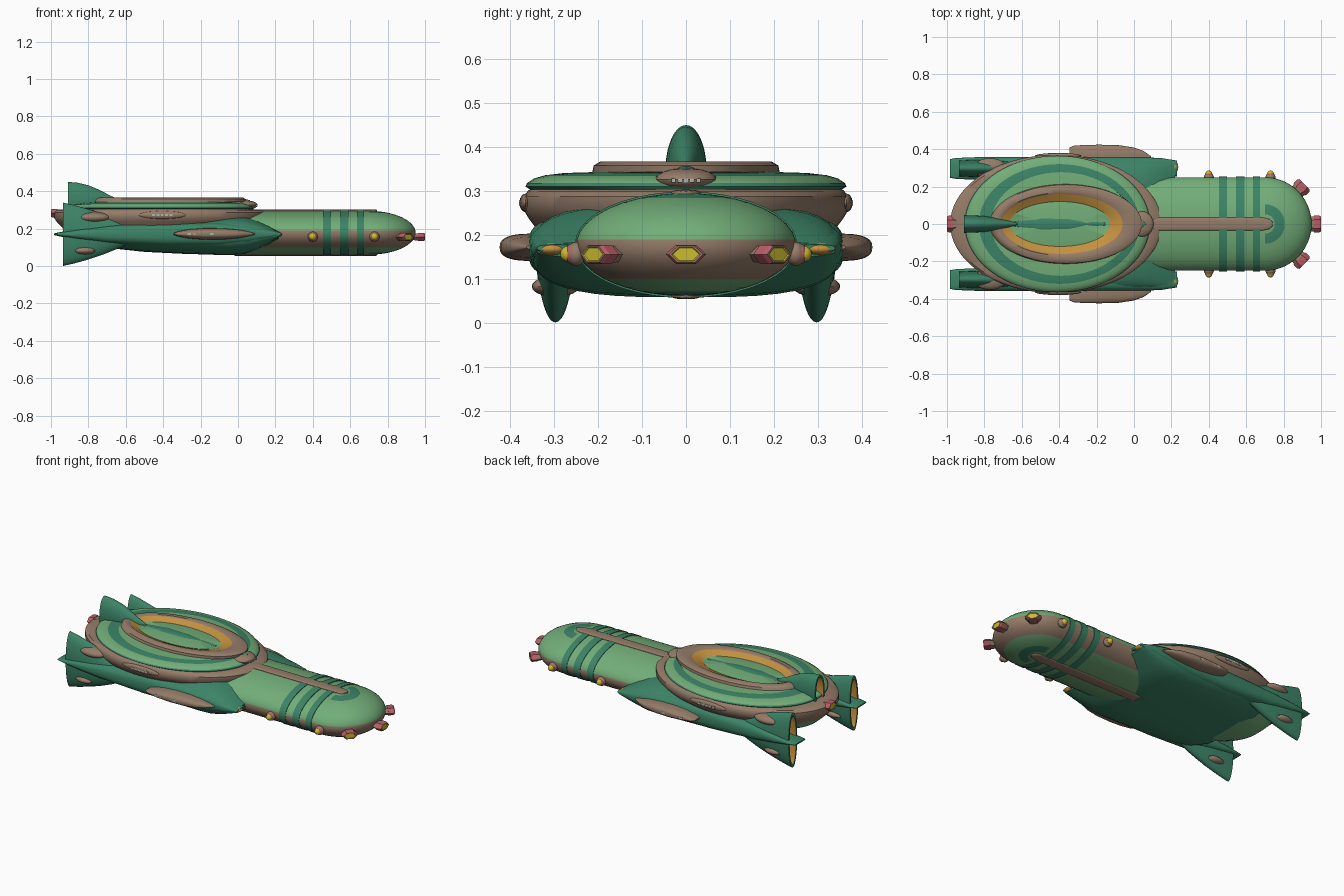
import bpy, bmesh, math
from mathutils import Matrix, Vector

if "Cube" in bpy.data.objects:
    bpy.data.objects.remove(bpy.data.objects["Cube"])

COL = {"light_green": (.17, .42, .19), "dark_green": (.045, .23, .135), "brown": (.30, .20, .14),
       "orange": (.55, .28, .05), "red": (.48, .11, .13), "yellow": (.6, .5, .03), "grey": (.45, .45, .45)}
MAT = {}
for k, c in COL.items():
    MAT[k] = bpy.data.materials.new(k)
    MAT[k].diffuse_color = (*c, 1)
L, D, B, O, R, Y, G = COL


def finish(name, bm, mats, angle=35):
    bmesh.ops.recalc_face_normals(bm, faces=bm.faces)
    me = bpy.data.meshes.new(name)
    bm.to_mesh(me)
    bm.free()
    for m in mats:
        me.materials.append(MAT[m])
    ob = bpy.data.objects.new(name, me)
    bpy.context.collection.objects.link(ob)
    bpy.ops.object.select_all(action='DESELECT')
    ob.select_set(True)
    bpy.context.view_layer.objects.active = ob
    bpy.ops.object.shade_smooth_by_angle(angle=math.radians(angle))
    return ob


def skin(name, rings, cols, recolor=None, angle=35):
    """Bridge closed rings; cols[i] paints the strip after ring i, the last one the end cap."""
    mats = list(dict.fromkeys(cols + ([recolor[0]] if recolor else [])))
    bm = bmesh.new()
    vs = [[bm.verts.new(p) for p in r] for r in rings]
    n = len(vs[0])
    for i in range(len(vs) - 1):
        for j in range(n):
            k = (j + 1) % n
            f = bm.faces.new((vs[i][j], vs[i][k], vs[i + 1][k], vs[i + 1][j]))
            f.material_index = mats.index(cols[i])
            if recolor and recolor[1](f.calc_center_median()):
                f.material_index = mats.index(recolor[0])
    bm.faces.new(vs[0]).material_index = mats.index(cols[0])
    bm.faces.new(vs[-1]).material_index = mats.index(cols[-1])
    return finish(name, bm, mats, angle)


def section(x, cy, cz, hw, hz, e=2.0, n=40):
    pts = []
    for i in range(n):
        c, s = math.cos(math.tau * i / n), math.sin(math.tau * i / n)
        pts.append((x, cy + math.copysign(abs(c) ** (2 / e), c) * hw,
                    cz + math.copysign(abs(s) ** (2 / e), s) * hz))
    return pts


def loft(name, stations, cy, cz, col, e=2.0):
    return skin(name, [section(x, cy, cz, w, h, e) for x, w, h in stations], [col] * len(stations))


def ellipse(z, cx, rx, ry, n=72):
    return [(cx + rx * math.cos(math.tau * i / n), ry * math.sin(math.tau * i / n), z) for i in range(n)]


def blob(name, loc, r, col):
    bm = bmesh.new()
    bmesh.ops.create_uvsphere(bm, u_segments=24, v_segments=12, radius=1,
                              matrix=Matrix.Translation(loc) @ Matrix.Diagonal((*r, 1)))
    return finish(name, bm, [col])


def box(name, loc, size, col):
    bm = bmesh.new()
    bmesh.ops.create_cube(bm, size=1, matrix=Matrix.Translation(loc) @ Matrix.Diagonal((*size, 1)))
    return finish(name, bm, [col])


# Nose hull: stadium outlines stacked in z, rounded like a flattened ellipsoid
ZC, HZ, RAD, NX = .178, .117, .25, .70
def stadium(phi):
    r, z = RAD * math.cos(math.radians(phi)), ZC + HZ * math.sin(math.radians(phi))
    arc = [(NX + r * math.cos(math.radians(a)), r * math.sin(math.radians(a)), z) for a in range(-90, 91, 5)]
    return [(-.05, -r, z)] + arc + [(-.05, r, z)]

phis = [-89, -83, -78, -71, -65, -57, -50, -42, -33, -22, -12, -3, 6, 14, 24, 35, 45, 55, 65, 71, 78, 83, 89]
hull_cols = [B if -42 <= p < 6 else L for p in phis]
skin("nose_hull", [stadium(p) for p in phis], hull_cols,
     (D, lambda c: c.x > NX + .001 and .048 < math.hypot(c.x - NX, c.y) < .106))

# Raised bands around the hull
for i, (a, b) in enumerate(((.455, .498), (.545, .59), (.635, .673))):
    loft(f"hull_band_{i}", [(a, .247, .113), (a, .253, .121), (b, .253, .121), (b, .247, .113)], 0, ZC, D)

# Spines along the top and belly
for nm, z, x0 in (("top", .295, .08), ("belly", .062, -.02)):
    loft(f"{nm}_spine", [(x0, .034, .008), (.69, .034, .008), (.72, .028, .008), (.738, .015, .007),
                         (.744, .003, .004)], 0, z, B, 2.5)

# Wide rear body
loft("rear_body", [(-.72, .26, .05), (-.64, .32, .075), (-.5, .345, .09), (-.3, .35, .10), (-.05, .35, .108),
                   (.03, .35, .103), (.1, .348, .082), (.16, .345, .055), (.22, .34, .02)], 0, .166, D, 3)

# Saucer with belly, brown rim, green dish, raised ring and sunken floor
saucer = [(.10, -.47, .25, .17, L), (.115, -.46, .34, .23, L), (.15, -.44, .44, .29, L), (.20, -.425, .51, .33, B),
          (.238, -.42, .55, .358, B), (.258, -.418, .565, .37, B), (.287, -.418, .565, .37, B),
          (.300, -.418, .55, .36, B), (.304, -.41, .49, .355, D), (.310, -.41, .495, .365, D),
          (.318, -.41, .49, .362, L), (.329, -.41, .465, .345, L), (.336, -.40, .43, .32, D),
          (.341, -.39, .375, .277, L), (.343, -.365, .405, .213, B), (.358, -.36, .402, .21, B),
          (.367, -.36, .385, .195, B), (.367, -.375, .345, .168, B), (.361, -.385, .325, .160, O),
          (.347, -.395, .275, .125, O), (.343, -.395, .268, .12, L), (.352, -.395, .14, .06, L)]
skin("saucer", [ellipse(*s[:4]) for s in saucer], [s[4] for s in saucer], angle=40)
loft("floor_stripe", [(-.64, .012, .004), (-.5, .04, .012), (-.35, .035, .012), (-.15, .006, .004)], 0, .344, D)

# Knob where saucer meets spine, with dark diamond and grille
blob("saucer_knob", (.035, 0, .326), (.07, .07, .026), B)
loft("knob_diamond", [(-.06, .004, .004), (.02, .033, .01), (.065, .003, .004)], 0, .349, D)
for i in range(5):
    box(f"knob_grille_{i}", (.1, (i - 2) * .014, .324), (.01, .009, .010), G)


def fin(name, stations, cy, cz):
    """Lens-shaped fin with a recessed orange back."""
    x, w, h = stations[0]
    rings = [section(s[0], cy, cz, s[1], s[2]) for s in reversed(stations)]
    rings += [section(x, cy, cz, w * .75, h * .88), section(x + .05, cy, cz, w * .65, h * .8)]
    skin(name, rings, [D] * (len(stations) + 0) + [O, O])


fin("top_fin", [(-.91, .047, .105), (-.86, .046, .101), (-.8, .042, .087), (-.74, .033, .062),
                (-.68, .02, .03), (-.62, .004, .006)], 0, .345)


def lamp(name, base, direction, w, h, length):
    """Six-sided lantern: brown foot, red collar, yellow lens."""
    rot = Vector(direction).to_track_quat('Z', 'Y').to_matrix()
    side = Vector((-direction[1], direction[0], 0))
    rings = []
    for d, s in ((-.5, .8), (-.1, .9), (-.1, 1), (.35, 1), (.5, .85), (.5, .72), (.46, .65)):
        c = Vector(base) + Vector(direction) * d * length
        rings.append([c + side * w * s * math.cos(k * math.pi / 3)
                      + Vector((0, 0, h * s * math.sin(k * math.pi / 3))) for k in range(6)])
    skin(name, rings, [B, R, R, R, B, Y, Y], angle=20)


# Nose lanterns and tail lantern
for i, a in enumerate((-45, 0, 45)):
    d = (math.cos(math.radians(a)), math.sin(math.radians(a)), 0)
    lamp(f"nose_lamp_{i}", (NX + .268 * d[0], .268 * d[1], .156), d, .046, .025, .064)
lamp("tail_lamp", (-.972, 0, .283), (-1, 0, 0), .045, .027, .056)

# Mirrored side parts
for s, nm in ((-1, "right"), (1, "left")):
    loft(f"{nm}_pod", [(-.985, .05, .004), (-.95, .056, .012), (-.85, .06, .03), (-.7, .062, .048), (-.4, .063, .063),
                       (-.1, .063, .063), (.05, .06, .05), (.15, .055, .03), (.23, .042, .008)],
         s * .297, .17, D, 2.6)
    fin(f"{nm}_tail_fin", [(-.935, .042, .169), (-.88, .045, .157), (-.8, .045, .135), (-.72, .044, .108),
                           (-.65, .04, .08), (-.55, .025, .035)], s * .297, .17)
    blob(f"{nm}_upper_fin_blister", (-.77, s * .297, .26), (.09, .055, .029), B)
    blob(f"{nm}_lower_fin_blister", (-.82, s * .297, .083), (.07, .054, .024), B)
    blob(f"{nm}_pod_intake", (.205, s * .305, .168), (.032, .037, .015), O)
    # Side nacelle and rim blister with grilles
    loft(f"{nm}_nacelle", [(-.345, .058, .005), (-.32, .068, .014), (-.26, .072, .025), (-.18, .073, .031),
                           (-.08, .07, .03), (0, .058, .023), (.05, .04, .014), (.09, .012, .004)],
         s * .351, .172, B, 2.6)
    blob(f"{nm}_rim_blister", (-.405, s * .365, .273), (.125, .014, .021), B)
    for i in range(5):
        box(f"{nm}_rim_grille_{i}", (-.405 + (i - 2) * .024, s * .376, .273), (.016, .008, .012), G)
        box(f"{nm}_nacelle_grille_{i}", (-.2 + (i - 2) * .03, s * .419, .172), (.02, .008, .012), G)
    # Small round hull lights
    for i, x in enumerate((.4, .73)):
        blob(f"{nm}_light_base_{i}", (x, s * .25, .157), (.027, .022, .027), B)
        blob(f"{nm}_light_collar_{i}", (x, s * .262, .157), (.022, .014, .022), R)
        blob(f"{nm}_light_{i}", (x, s * .268, .157), (.018, .018, .018), Y)

for m in bpy.data.materials:
    if m.users and not m.is_grease_pencil:
        m.use_nodes = True
        m.node_tree.nodes["Principled BSDF"].inputs["Base Color"].default_value = m.diffuse_color
